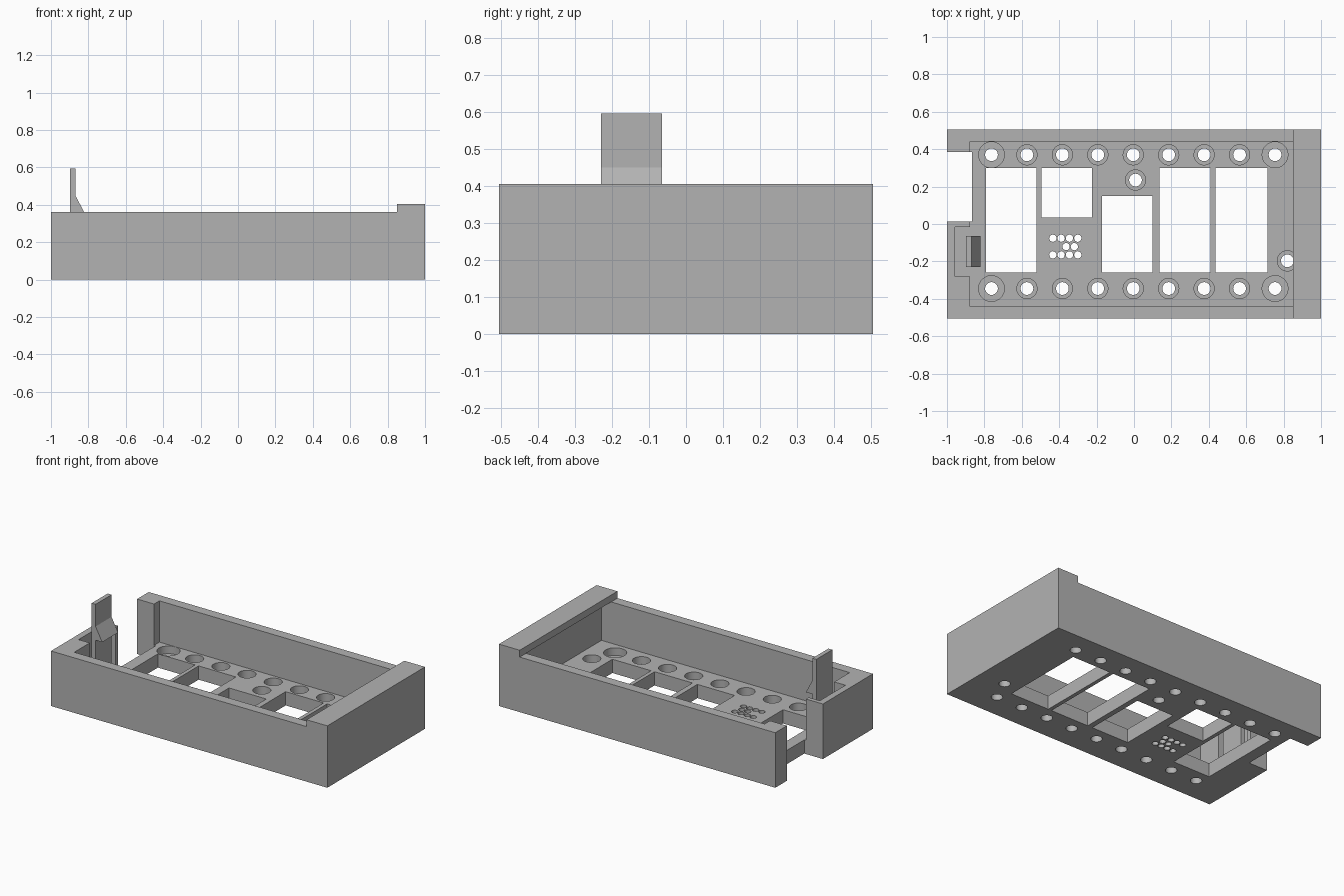
import bpy, bmesh, math
from mathutils import Matrix, Vector

if "Cube" in bpy.data.objects:
    bpy.data.objects.remove(bpy.data.objects["Cube"])

grey = bpy.data.materials.new("plain grey")
grey.diffuse_color = (0.45, 0.45, 0.45, 1)
grey.use_nodes = True
grey.node_tree.nodes["Principled BSDF"].inputs["Base Color"].default_value = grey.diffuse_color

FLOOR = 0.09   # top of the tray floor
RIM = 0.36     # top of the walls
LIP = 0.405    # top of the end lip


def add_box(bm, x0, x1, y0, y1, z0, z1):
    centre = Vector(((x0 + x1) / 2, (y0 + y1) / 2, (z0 + z1) / 2))
    bmesh.ops.create_cube(bm, size=1, matrix=Matrix.Translation(centre)
                          @ Matrix.Diagonal((x1 - x0, y1 - y0, z1 - z0, 1)))


def add_cylinder(bm, x, y, r, z0, z1, sides=32):
    bmesh.ops.create_cone(bm, cap_ends=True, segments=sides, radius1=r, radius2=r,
                          depth=z1 - z0, matrix=Matrix.Translation((x, y, (z0 + z1) / 2)))


def make_object(name, bm):
    mesh = bpy.data.meshes.new(name)
    bmesh.ops.recalc_face_normals(bm, faces=bm.faces)
    bm.to_mesh(mesh)
    bm.free()
    mesh.materials.append(grey)
    obj = bpy.data.objects.new(name, mesh)
    bpy.context.collection.objects.link(obj)
    return obj


def extrude_profile(name, points, axis, a, b):
    """Extrude an (x, z) outline along y."""
    bm = bmesh.new()
    face = bm.faces.new([bm.verts.new((x, a, z)) for x, z in points])
    ext = bmesh.ops.extrude_face_region(bm, geom=[face])
    verts = [v for v in ext["geom"] if isinstance(v, bmesh.types.BMVert)]
    bmesh.ops.translate(bm, verts=verts, vec=(0, b - a, 0))
    return make_object(name, bm)


def cut(target, add, items):
    """Subtract a set of non-overlapping primitives and remove the cutter."""
    bm = bmesh.new()
    for item in items:
        add(bm, *item)
    cutter = make_object("cutter", bm)
    cutter.hide_render = True
    mod = target.modifiers.new("cut", 'BOOLEAN')
    mod.operation, mod.solver, mod.object = 'DIFFERENCE', 'EXACT', cutter
    bpy.ops.object.select_all(action='DESELECT')
    bpy.context.view_layer.objects.active = target
    target.select_set(True)
    bpy.ops.object.modifier_apply(modifier=mod.name)
    bpy.data.objects.remove(cutter)


# Tray block with the raised lip at the right end
tray = extrude_profile("tray", [(-1, 0), (1, 0), (1, LIP), (0.85, LIP), (0.85, RIM), (-1, RIM)],
                       'Y', -0.505, 0.505)

# Cavity, running under the overhanging lip
cut(tray, add_box, [(-0.877, 0.85, -0.44, 0.44, FLOOR, 0.6)])
cut(tray, add_box, [(0.80, 0.92, -0.44, 0.44, FLOOR, RIM)])

# Gap in the left wall and the recess around the clip
cut(tray, add_box, [(-1.1, -0.866, 0.013, 0.385, -0.1, 0.6),
                    (-0.958, -0.85, -0.28, -0.015, FLOOR, 0.6)])

# Floor windows
windows = [(-0.79, -0.52, -0.26, 0.30), (-0.495, -0.225, 0.035, 0.30),
           (-0.17, 0.10, -0.26, 0.15), (0.135, 0.41, -0.26, 0.30),
           (0.435, 0.715, -0.26, 0.30)]
cut(tray, add_box, [w + (-0.1, 0.2) for w in windows])

# Two rows of counterbored holes, larger at the corners, plus two extra holes
holes = [(-0.762 + 0.1895 * i, y, 0.069 if i in (0, 8) else 0.054)
         for i in range(9) for y in (0.37, -0.345)]
holes += [(0.008, 0.235, 0.054), (0.82, -0.197, 0.054)]
cut(tray, add_cylinder, [(x, y, r, 0.04, 0.16) for x, y, r in holes])
cut(tray, add_cylinder, [(x, y, 0.034, -0.1, 0.16) for x, y, r in holes])

# Cluster of small vent holes
vents = [(-0.434 + 0.0445 * i, y) for i in range(4) for y in (-0.076, -0.165)]
vents += [(-0.363, -0.121), (-0.319, -0.121)]
cut(tray, add_cylinder, [(x, y, 0.0195, -0.1, 0.16, 16) for x, y in vents])

tray.select_set(True)
bpy.context.view_layer.objects.active = tray
bpy.ops.object.shade_smooth_by_angle(angle=math.radians(30))

# Upright clip with a hooked catch
extrude_profile("clip", [(-0.898, FLOOR), (-0.87, FLOOR), (-0.87, RIM), (-0.822, RIM),
                         (-0.87, 0.45), (-0.87, 0.595), (-0.898, 0.595)], 'Y', -0.23, -0.065)
